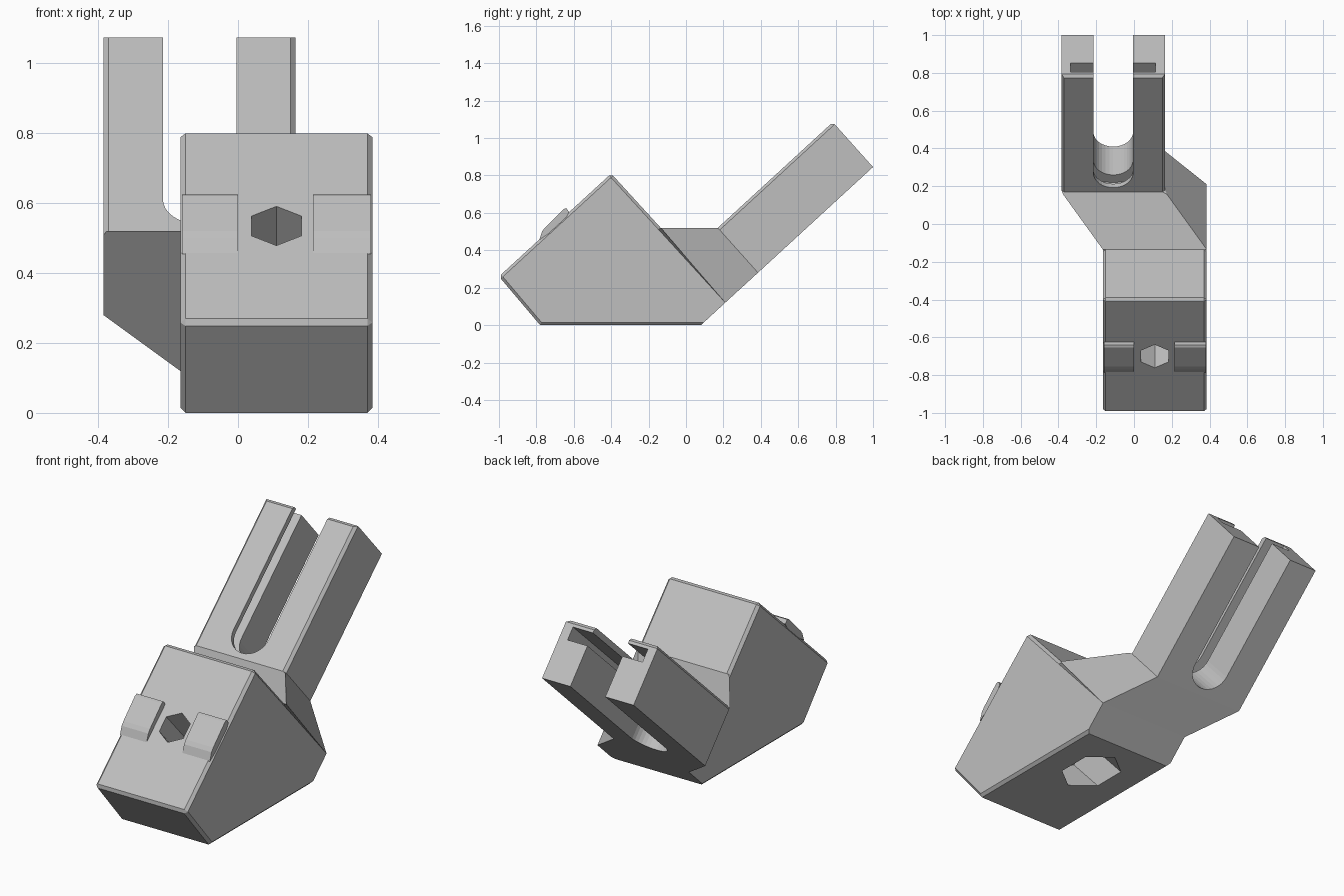
import bpy, bmesh
from math import sin, cos, pi, radians
from mathutils import Matrix, Vector

if "Cube" in bpy.data.objects:
    bpy.data.objects.remove(bpy.data.objects["Cube"], do_unlink=True)

gray = bpy.data.materials.new("plain gray")
gray.use_nodes = True
color = (0.52, 0.52, 0.52, 1)
gray.diffuse_color = color
gray.node_tree.nodes["Principled BSDF"].inputs["Base Color"].default_value = color

TILT = radians(42.5)
U = Vector((0, cos(TILT), sin(TILT)))      # along the arms
V = Vector((0, -sin(TILT), cos(TILT)))     # out of the sloped top faces
CHAMFER = 0.015


def finish(name, bm):
    bmesh.ops.recalc_face_normals(bm, faces=bm.faces)
    mesh = bpy.data.meshes.new(name)
    bm.to_mesh(mesh)
    bm.free()
    mesh.materials.append(gray)
    obj = bpy.data.objects.new(name, mesh)
    bpy.context.collection.objects.link(obj)
    return obj


def loft(rings, bevel_pairs=()):
    """Skin closed rings of points; bevel_pairs lists edges as (ring, point) ends."""
    bm = bmesh.new()
    vs = [[bm.verts.new(p) for p in ring] for ring in rings]
    n = len(vs[0])
    for a, b in zip(vs, vs[1:]):
        for i in range(n):
            j = (i + 1) % n
            bm.faces.new((a[i], a[j], b[j], b[i]))
    bm.faces.new(vs[0])
    bm.faces.new(vs[-1])
    bmesh.ops.recalc_face_normals(bm, faces=bm.faces)
    edges = [bm.edges.get((vs[r][i], vs[s][j])) for (r, i), (s, j) in bevel_pairs]
    if edges:
        bmesh.ops.bevel(bm, geom=edges, offset=CHAMFER, segments=1,
                        affect='EDGES', profile=0.5)
    return bm


def side_prism(name, profile, x0, x1, bevel_pairs=()):
    rings = [[(x, y, z) for y, z in profile] for x in (x0, x1)]
    return finish(name, loft(rings, bevel_pairs))


def tilted_prism(name, origin, outline, v0, v1):
    """Extrude an outline drawn on the sloped face along its normal."""
    rings = [[Vector(origin) + Vector((x, 0, 0)) + U * u + V * v for x, u in outline]
             for v in (v0, v1)]
    return finish(name, loft(rings))


def cut(target, cutter):
    cutter.hide_render = True
    mod = target.modifiers.new("cut", 'BOOLEAN')
    mod.operation = 'DIFFERENCE'
    mod.solver = 'EXACT'
    mod.object = cutter
    bpy.context.view_layer.objects.active = target
    bpy.ops.object.modifier_apply(modifier=mod.name)
    bpy.data.objects.remove(cutter, do_unlink=True)


def hexagon(r):
    return [(r * cos(pi / 2 + k * pi / 3), r * sin(pi / 2 + k * pi / 3)) for k in range(6)]


def round_slot(r, center, end):
    arc = [(r * cos(pi + k * pi / 16), center + r * sin(pi + k * pi / 16)) for k in range(17)]
    return arc + [(r, end), (-r, end)]


# Body: wedge block with chamfered rim
profile = [(-1, 0.26), (-0.78, 0), (0.08, 0), (0.21, 0.12), (-0.135, 0.52), (-0.40, 0.81)]
rim = [((r, i), (r, j)) for r in (0, 1) for i, j in ((5, 0), (0, 1), (1, 2), (4, 5))]
rim += [((0, i), (1, i)) for i in (0, 5)]
body = side_prism("body", profile, -0.165, 0.385, rim)

# Hexagonal bolt hole with a wider pocket from below
hole_origin = (0.11, -0.70, 0.535)
cut(body, tilted_prism("bolt_hole_cutter", hole_origin, hexagon(0.083), -1.1, 0.1))
cut(body, tilted_prism("nut_pocket_cutter", hole_origin, hexagon(0.138), -1.1, -0.38))

# Raised pads beside the bolt hole
pad = [(-0.785, 0.455), (-0.77, 0.50), (-0.755, 0.52), (-0.655, 0.62),
       (-0.64, 0.625), (-0.625, 0.605), (-0.66, 0.54)]
for name, x0, x1 in (("right_pad", -0.16, 0.0), ("left_pad", 0.215, 0.38)):
    side_prism(name, pad, x0, x1)

# Sideways neck running into the forked arm
sections = [(-0.165, 0.385, (-0.135, 0.52), (0.21, 0.12)),
            (-0.385, 0.165, (0.17, 0.52), (0.385, 0.28)),
            (-0.385, 0.165, (0.785, 1.085), (1.0, 0.845))]
rings = [[(x0, *top), (x1, *top), (x1, *low), (x0, *low)] for x0, x1, top, low in sections]
arm_edges = [((1, 0), (2, 0)), ((1, 1), (2, 1)), ((2, 0), (2, 1))]
fork = finish("neck_and_fork", loft(rings, arm_edges))

# Open slot between the arms, and the hidden side groove under its lips
slot_origin = (-0.11, 0.17, 0.52)
cut(fork, tilted_prism("slot_cutter", slot_origin, round_slot(0.105, 0.135, 1.0), -0.6, 0.2))
cut(fork, tilted_prism("groove_cutter", slot_origin, round_slot(0.225, 0.2, 1.0), -0.10, -0.03))
